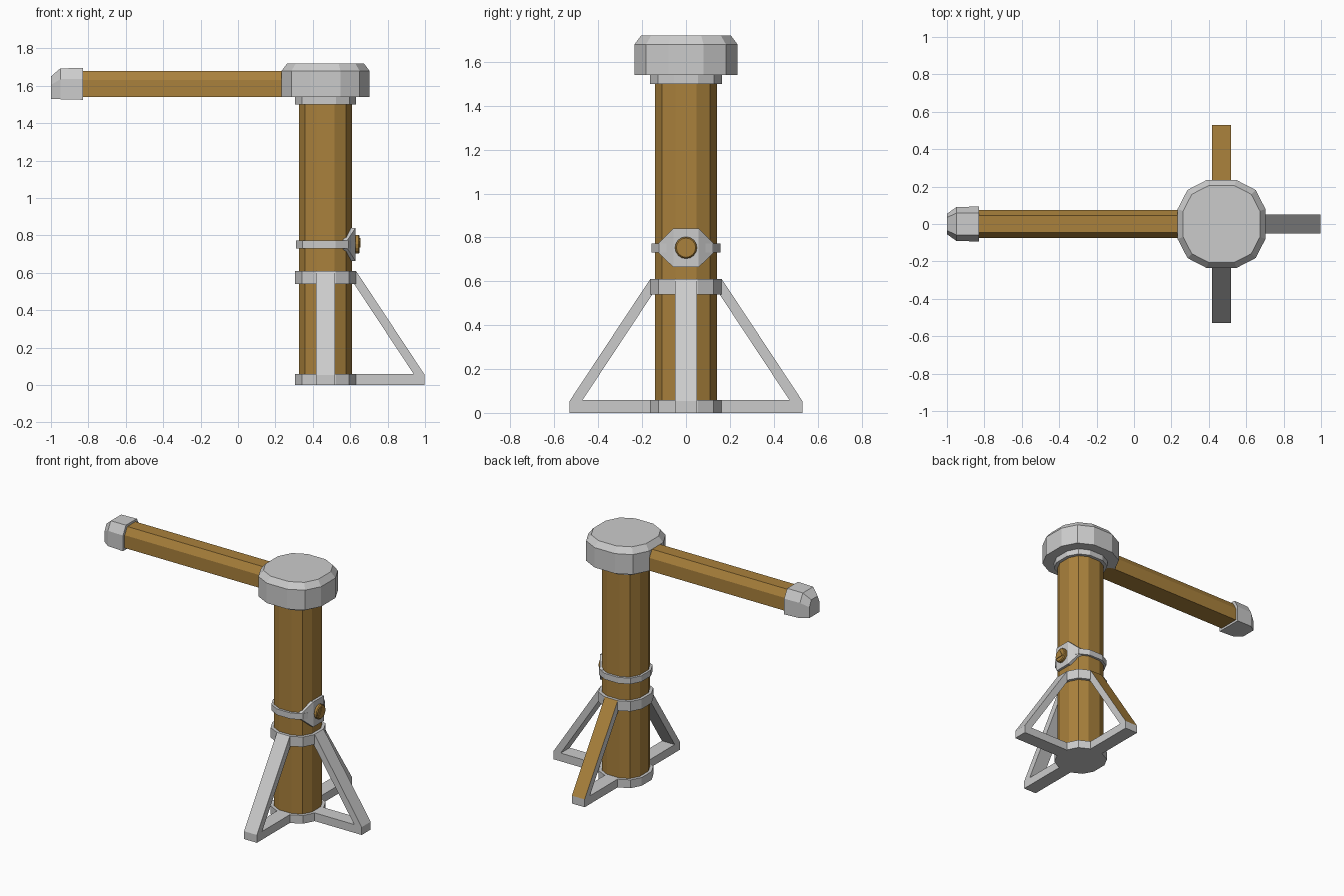
import bpy, bmesh, math
from mathutils import Matrix, Vector

if "Cube" in bpy.data.objects:
    bpy.data.objects.remove(bpy.data.objects["Cube"])

CX = 0.468  # post axis

wood = bpy.data.materials.new("wood")
wood.diffuse_color = (0.4, 0.22, 0.045, 1)
wood.use_nodes = True
wood.node_tree.nodes["Principled BSDF"].inputs["Base Color"].default_value = wood.diffuse_color


def loft(name, rings, mat=None):
    """Skin matching point rings and cap both ends."""
    bm = bmesh.new()
    loops = [[bm.verts.new(p) for p in ring] for ring in rings]
    n = len(loops[0])
    for a, b in zip(loops, loops[1:]):
        for i in range(n):
            j = (i + 1) % n
            bm.faces.new((a[i], a[j], b[j], b[i]))
    bm.faces.new(loops[0])
    bm.faces.new(loops[-1])
    bmesh.ops.recalc_face_normals(bm, faces=bm.faces)
    me = bpy.data.meshes.new(name)
    bm.to_mesh(me)
    bm.free()
    ob = bpy.data.objects.new(name, me)
    bpy.context.collection.objects.link(ob)
    if mat:
        me.materials.append(mat)
    return ob


def round_square(s, z):
    """Twelve-sided rounded square of half width s around the post axis."""
    pts = []
    for k in range(4):
        rot = Matrix.Rotation(k * math.pi / 2, 3, 'Z')
        for u, v in ((1, -0.34), (1, 0.34), (0.775, 0.775)):
            p = rot @ Vector((u * s, v * s, 0))
            pts.append((CX + p.x, p.y, z))
    return pts


def column(name, layers, mat=None):
    return loft(name, [round_square(s, z) for s, z in layers], mat)


def beam_section(x, half, top_half, bottom, shoulder, top):
    """Box section with chamfered upper corners."""
    return [(x, -half, bottom), (x, half, bottom), (x, half, shoulder),
            (x, top_half, top), (x, -top_half, top), (x, -half, shoulder)]


def disc(x, r, z, n, start=0.0):
    return [(CX + x, r * math.cos(start + i * math.tau / n),
             z + r * math.sin(start + i * math.tau / n)) for i in range(n)]


# Post, its head and its bands
column("post", [(0.142, 0.01), (0.142, 1.52)], wood)
column("head_collar", [(0.164, 1.5), (0.164, 1.56)])
column("head_cap", [(0.235, 1.54), (0.235, 1.68), (0.205, 1.72)])
column("base_band", [(0.162, 0), (0.162, 0.058)])
column("brace_band", [(0.162, 0.54), (0.162, 0.61)])
column("buckle_band", [(0.158, 0.73), (0.158, 0.772)])

# Horizontal arm and its end cap
loft("arm", [beam_section(x, 0.074, 0.045, 1.54, 1.63, 1.68)
             for x in (-0.87, CX - 0.1)], wood)
loft("arm_end_cap", [
    beam_section(-0.83, 0.094, 0.06, 1.525, 1.635, 1.695),
    beam_section(-0.95, 0.09, 0.058, 1.528, 1.635, 1.693),
    beam_section(-1.0, 0.055, 0.035, 1.53, 1.605, 1.65)])

# Braced feet on three sides
foot = [(0.14, 0), (0.53, 0), (0.53, 0.055), (0.163, 0.61),
        (0.15, 0.61), (0.15, 0.545), (0.472, 0.058), (0.14, 0.058)]
for side, angle in (("front", -90), ("right", 0), ("back", 90)):
    ob = loft(side + "_brace", [[(r, w, z) for r, z in foot] for w in (-0.05, 0.05)])
    ob.data.transform(Matrix.Translation((CX, 0, 0)) @
                      Matrix.Rotation(math.radians(angle), 4, 'Z'))
    if side == "back":
        # Outer sloping face of the back brace is wooden
        ob.data.materials.append(None)
        ob.data.materials.append(wood)
        for f in ob.data.polygons:
            if f.normal.y > 0.5 and f.normal.z > 0.3 and f.center.y > 0.33:
                f.material_index = 1

# Folded buckle plate with a round button
plate = []
for x, y, h in ((0.115, -0.127, 0.02), (0.16, -0.058, 0.088),
                (0.16, 0.058, 0.088), (0.115, 0.127, 0.02)):
    plate.append([(CX + x - d, y, 0.752 + s * h)
                  for d, s in ((0, -1), (0, 1), (0.025, 1), (0.025, -1))])
loft("buckle_plate", plate)
loft("button", [disc(0.15, 0.05, 0.753, 16), disc(0.176, 0.05, 0.753, 16),
                disc(0.182, 0.044, 0.753, 16)], wood)
loft("button_stud", [disc(0.175, 0.034, 0.753, 3, math.pi / 2),
                     disc(0.186, 0.034, 0.753, 3, math.pi / 2)], wood)
